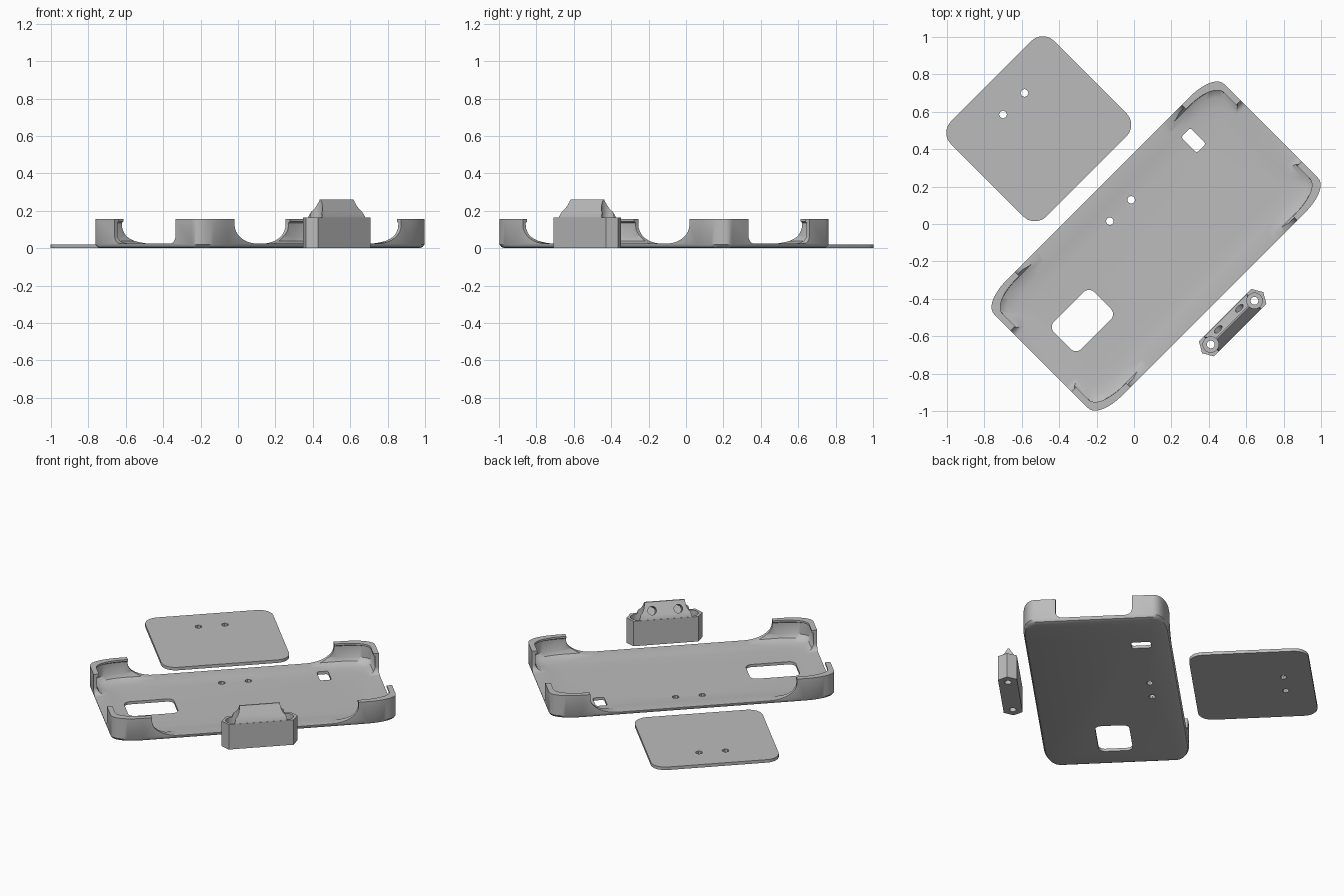
import bpy, bmesh, math
from mathutils import Matrix, Vector

if "Cube" in bpy.data.objects:
    bpy.data.objects.remove(bpy.data.objects["Cube"])

grey = bpy.data.materials.new("light grey")
grey.diffuse_color = (0.5, 0.5, 0.5, 1)
grey.use_nodes = True
grey.node_tree.nodes["Principled BSDF"].inputs["Base Color"].default_value = grey.diffuse_color

# Parts are laid out along the X axis, then turned by 45 degrees at the end.
TOP = lambda a, b, h: (a, b, h)      # profile seen from above
SIDE = lambda a, b, h: (a, h, b)     # profile seen along Y
END = lambda a, b, h: (h, a, b)      # profile seen along X


def make(name, bm):
    bmesh.ops.recalc_face_normals(bm, faces=bm.faces)
    me = bpy.data.meshes.new(name)
    bm.to_mesh(me)
    bm.free()
    me.materials.append(grey)
    ob = bpy.data.objects.new(name, me)
    bpy.context.collection.objects.link(ob)
    return ob


def loft(name, rings):
    """Closed solid through rings of 3D points with equal counts."""
    bm = bmesh.new()
    vs = [[bm.verts.new(p) for p in r] for r in rings]
    n = len(vs[0])
    for lo, hi in zip(vs, vs[1:]):
        for i in range(n):
            j = (i + 1) % n
            bm.faces.new((lo[i], lo[j], hi[j], hi[i]))
    bm.faces.new(vs[0][::-1])
    bm.faces.new(vs[-1])
    return make(name, bm)


def prism(name, pts, lo, hi, axes=TOP):
    return loft(name, [[axes(a, b, h) for a, b in pts] for h in (lo, hi)])


def rounded(cx, cy, hx, hy, rx, ry, power=2, steps=8):
    """Rectangle with rounded corners, half sizes hx and hy."""
    pts = []
    for q in range(4):
        sx, sy = ((1, 1), (-1, 1), (-1, -1), (1, -1))[q]
        for i in range(steps + 1):
            t = math.pi / 2 * (i if q % 2 == 0 else steps - i) / steps
            c = abs(math.cos(t)) ** (2 / power) if i != (steps if q % 2 == 0 else 0) else 0
            s = abs(math.sin(t)) ** (2 / power)
            pts.append((cx + sx * (hx - rx + rx * c), cy + sy * (hy - ry + ry * s)))
    return pts


def circle(cx, cy, r, n):
    return [(cx + r * math.cos(2 * math.pi * i / n), cy + r * math.sin(2 * math.pi * i / n))
            for i in range(n)]


def boolean(ob, other, op='DIFFERENCE'):
    other.hide_render = True
    m = ob.modifiers.new("bool", 'BOOLEAN')
    m.operation, m.object, m.solver = op, other, 'EXACT'
    bpy.context.view_layer.objects.active = ob
    bpy.ops.object.modifier_apply(modifier=m.name)
    bpy.data.objects.remove(other)


def opening(cx, w, ru, z0, rz):
    """U-shaped profile with rounded lower corners."""
    half = [(w, 0.3)] + [(w - ru + ru * math.cos(t), z0 + rz - rz * math.sin(t))
                         for t in (math.pi / 2 * i / 8 for i in range(9))]
    return [(cx + a, b) for a, b in half] + [(cx - a, b) for a, b in half[::-1]]


# Tray: rounded shell with a thin inward lip at the top
CY = -0.167
section = [(0.022, 0), (0.008, 0.006), (0, 0.02), (0, 0.155), (0.033, 0.155), (0.033, 0.143),
           (0.022, 0.135), (0.022, 0.06), (0.034, 0.038), (0.06, 0.026), (0.1, 0.021), (0.16, 0.018)]
tray = loft("tray", [[(x, y, z) for x, y in
                      rounded(0, CY, 0.87 - d, 0.437 - d, 0.19, 0.085, 2.2, 12)]
                     for d, z in section])
# wide side openings and end openings that leave four corner posts
boolean(tray, prism("side_cutter", opening(0, 0.63, 0.17, 0.025, 0.1), -1, 1, SIDE))
boolean(tray, prism("end_cutter", opening(CY, 0.23, 0.04, 0.025, 0.04), -1.2, 1.2, END))
# floor windows and screw holes
boolean(tray, prism("window_cutter", rounded(-0.56, -0.17, 0.152, 0.103, 0.04, 0.04), -0.1, 0.1))
boolean(tray, prism("slot_cutter", rounded(0.541, 0.091, 0.035, 0.06, 0.015, 0.015), -0.1, 0.1))
for s in (-1, 1):
    boolean(tray, prism("hole_cutter", circle(s * 0.081, 0.102, 0.021, 8), -0.1, 0.1))

# Flat backing plate with two screw holes
plate = prism("backing_plate", rounded(0, 0.72, 0.39, 0.36, 0.087, 0.087), 0, 0.02)
for s in (-1, 1):
    boolean(plate, prism("hole_cutter", circle(s * 0.081, 0.909, 0.021, 8), -0.1, 0.1))

# Mount block: bar with hexagonal ends
BY, BX = -0.746, 0.165
hx, hy = 0.033, 0.057
outline = [(BX + 2 * hx, 0), (BX + hx, hy), (-BX - hx, hy),
           (-BX - 2 * hx, 0), (-BX - hx, -hy), (BX + hx, -hy)]
mount = prism("mount_block", [(x, y + BY) for x, y in outline], 0, 0.165)
# wedge-shaped ridge on top
ridge = loft("ridge", [[(sx * l, BY + sy * w, z) for sx, sy in ((1, 1), (-1, 1), (-1, -1), (1, -1))]
                       for l, w, z in ((0.165, 0.057, 0.15), (0.16, 0.055, 0.168), (0.135, 0.004, 0.26))])
boolean(mount, ridge, 'UNION')
for s in (-1, 1):
    # vertical bolt hole with a wider recess above
    boolean(mount, prism("recess_cutter", circle(s * BX, BY, 0.042, 24), 0.1, 0.4))
    boolean(mount, prism("bolt_cutter", circle(s * BX, BY, 0.021, 16), -0.1, 0.4))
    # blind screw hole square to the sloping face
    drill = prism("drill_cutter", circle(0, 0, 0.026, 20), -0.05, 0.1)
    drill.data.transform(Matrix.Translation((s * 0.08, BY + 0.028, 0.213))
                         @ Vector((0, 0.87, 0.49)).to_track_quat('Z', 'X').to_matrix().to_4x4())
    boolean(mount, drill)

# Shade and turn everything into its final diagonal position
for ob in (tray, plate, mount):
    bpy.ops.object.select_all(action='DESELECT')
    ob.select_set(True)
    bpy.context.view_layer.objects.active = ob
    bpy.ops.object.shade_smooth_by_angle(angle=math.radians(35))
    ob.rotation_euler.z = math.pi / 4
